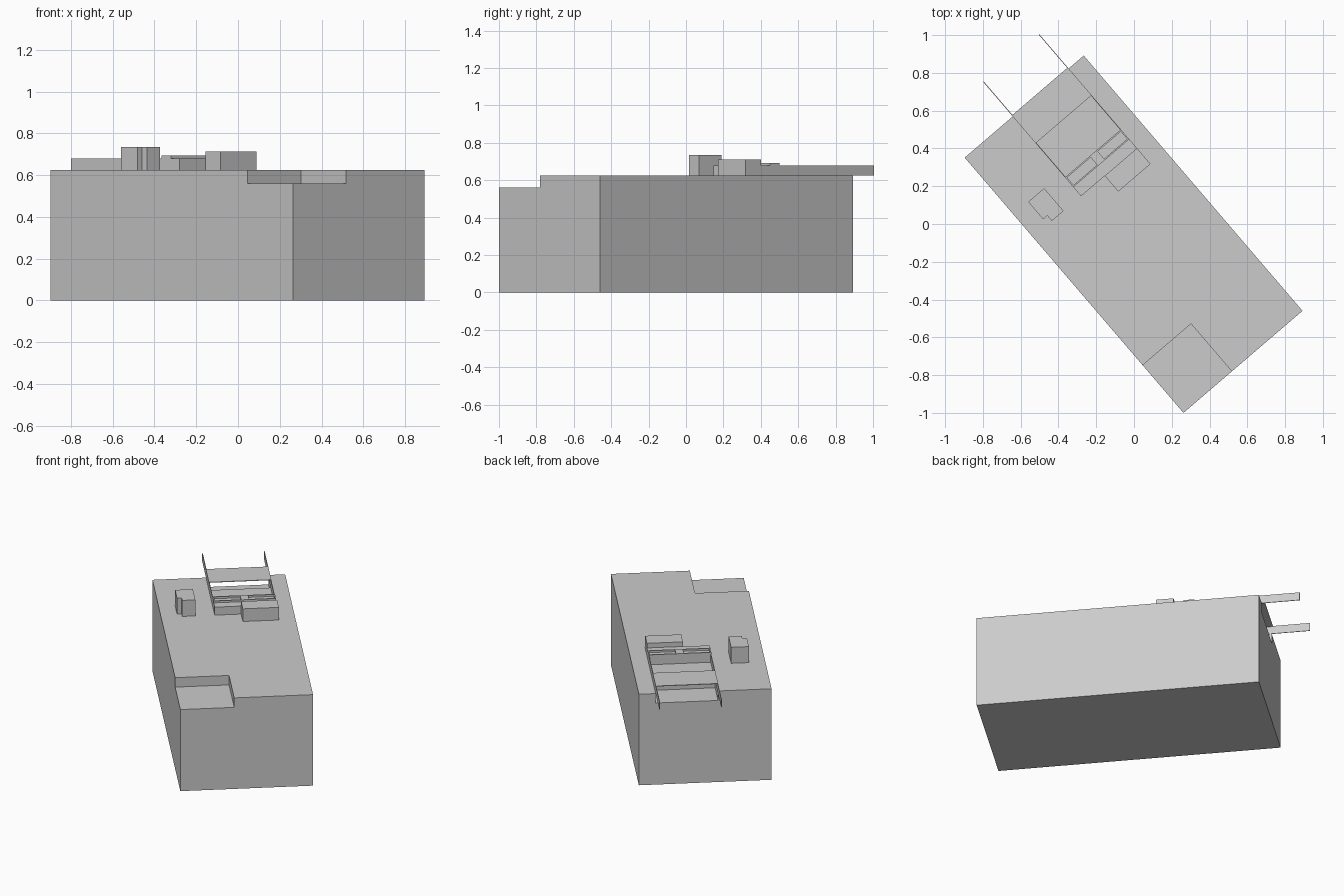
import bpy
import bmesh
from mathutils import Matrix, Vector
from math import radians

cube = bpy.data.objects.get("Cube")
if cube:
    bpy.data.objects.remove(cube, do_unlink=True)

# One plain grey for everything
grey = bpy.data.materials.new("plain_grey")
grey.use_nodes = True
colour = (0.6, 0.6, 0.6, 1)
grey.diffuse_color = colour
grey.node_tree.nodes["Principled BSDF"].inputs["Base Color"].default_value = colour

# The building is laid out from its front corner (x = width, y = length), then turned
PLACE = Matrix.Translation((0.262, -1.0, 0)) @ Matrix.Rotation(radians(40.6), 4, "Z")
WIDTH, LENGTH, ROOF = 0.83, 1.78, 0.625
LOW, DECK = 0.56, 0.68
BAY = (0.335, 0.725)
THIN = 0.004


def prism(name, outline, z0, z1):
    """Extrude a flat outline between two heights."""
    bm = bmesh.new()
    face = bm.faces.new([bm.verts.new((x, y, z0)) for x, y in outline])
    top = bmesh.ops.extrude_face_region(bm, geom=[face])["geom"]
    verts = [v for v in top if isinstance(v, bmesh.types.BMVert)]
    bmesh.ops.translate(bm, verts=verts, vec=Vector((0, 0, z1 - z0)))
    bmesh.ops.recalc_face_normals(bm, faces=bm.faces)
    bm.transform(PLACE)
    mesh = bpy.data.meshes.new(name)
    bm.to_mesh(mesh)
    bm.free()
    mesh.materials.append(grey)
    obj = bpy.data.objects.new(name, mesh)
    bpy.context.collection.objects.link(obj)
    return obj


def box(name, x, y, z):
    outline = [(x[0], y[0]), (x[1], y[0]), (x[1], y[1]), (x[0], y[1])]
    return prism(name, outline, *z)


def cut(target, cutter):
    """Subtract the cutter and remove it."""
    mod = target.modifiers.new("notch", "BOOLEAN")
    mod.operation, mod.solver, mod.object = "DIFFERENCE", "EXACT", cutter
    bpy.context.view_layer.objects.active = target
    bpy.ops.object.modifier_apply(modifier=mod.name)
    bpy.data.objects.remove(cutter, do_unlink=True)


# Main block with a lowered front corner and a lowered bay at the back edge
body = box("building_body", (0, WIDTH), (0, LENGTH), (0, ROOF))
cut(body, box("corner_cutter", (-0.1, 0.337), (-0.1, 0.332), (LOW, 1)))
cut(body, box("bay_cutter", BAY, (1.593, 2), (LOW, 1)))

# Roof deck with a raised frame around two shallow pockets
box("roof_deck", BAY, (1.224, 1.355), (ROOF, DECK))
FRAME = (DECK, 0.693)
for name, y in (("front", (1.287, 1.295)), ("back", (1.347, 1.355))):
    box("pocket_frame_" + name, BAY, y, FRAME)
for name, x in (("right", (0.335, 0.343)), ("middle", (0.507, 0.556)), ("left", (0.717, 0.725))):
    box("pocket_frame_" + name, x, (1.295, 1.347), FRAME)

# Thin side rails running past the back edge, bridged by a thin panel
for name, x in (("right", BAY[0]), ("left", BAY[1] - THIN)):
    box("rail_" + name, (x, x + THIN), (1.355, 2.02), (ROOF, DECK))
box("bridge_panel", BAY, (1.593, 1.787), (DECK - THIN, DECK))

# Rooftop units
box("roof_unit", (0.5, 0.725), (1.114, 1.224), (ROOF, 0.712))
prism("stair_tower",
      [(0.132, 1.225), (0.214, 1.225), (0.214, 1.383),
       (0.103, 1.383), (0.103, 1.262), (0.132, 1.262)], ROOF, 0.735)
